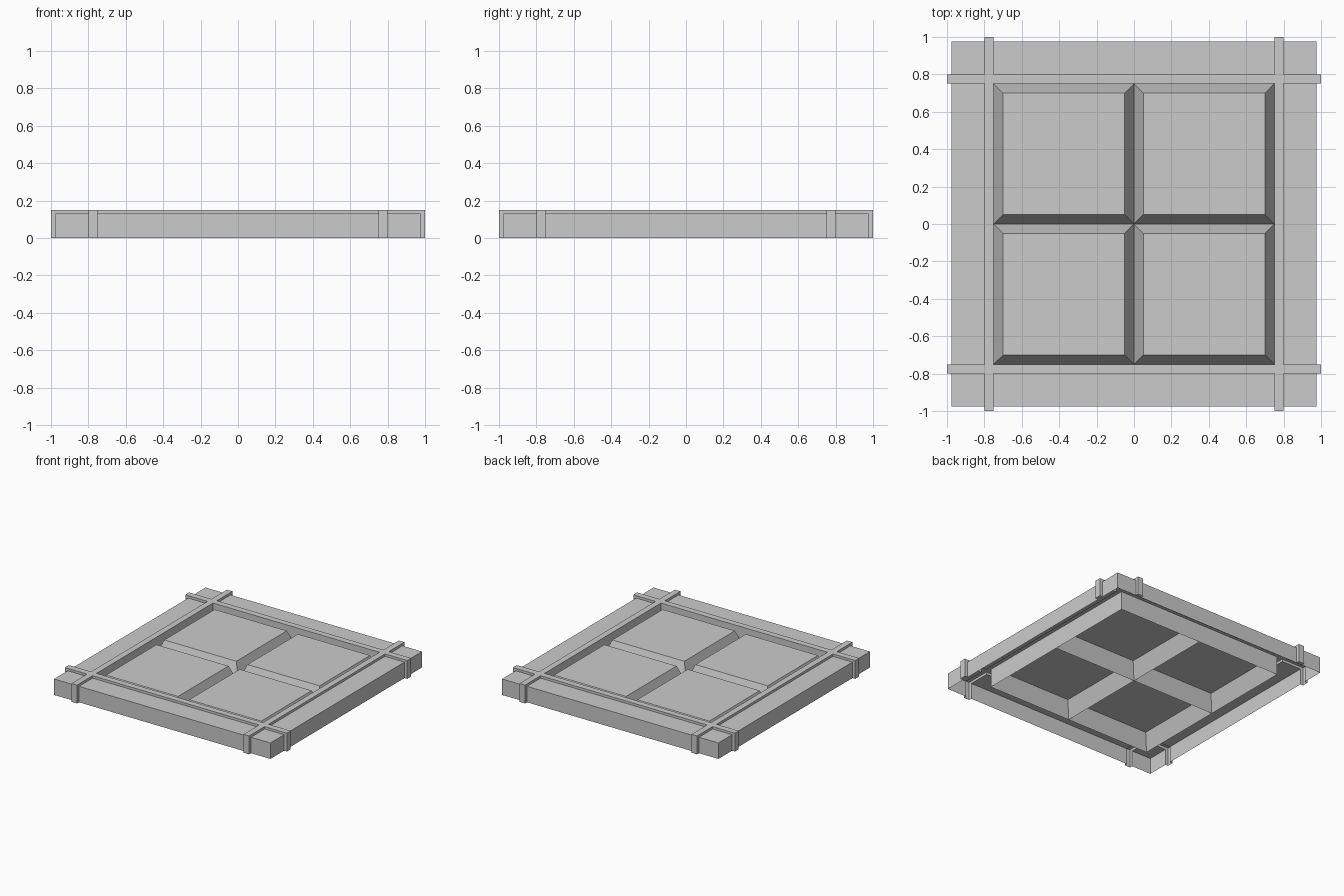
import bpy, bmesh, math

if "Cube" in bpy.data.objects:
    bpy.data.objects.remove(bpy.data.objects["Cube"])

OUTER, EDGE = 1.0, 0.975          # strap ends, frame edge
STRAP_IN, STRAP_OUT = 0.75, 0.80  # strap position
FRAME_H, STRAP_H, PANEL_H = 0.13, 0.15, 0.13
BEVEL = 0.05


def finish(bm, name):
    mesh = bpy.data.meshes.new(name)
    bm.to_mesh(mesh)
    bm.free()
    obj = bpy.data.objects.new(name, mesh)
    bpy.context.collection.objects.link(obj)
    return obj


def height(x, y):
    """Height of the stepped frame at a point (0 = open)."""
    ax, ay = abs(x), abs(y)
    if max(ax, ay) > OUTER:
        return 0
    if STRAP_IN < ax < STRAP_OUT or STRAP_IN < ay < STRAP_OUT:
        return STRAP_H
    if max(ax, ay) > EDGE or max(ax, ay) < STRAP_IN:
        return 0
    return FRAME_H


# Frame with crossing straps: an open-bottomed stepped shell
half = [STRAP_IN, STRAP_OUT, EDGE, OUTER]
g = [-1.1] + [-v for v in reversed(half)] + half + [1.1]
n = len(g) - 1
mid = [(g[i] + g[i + 1]) / 2 for i in range(n)]
bm = bmesh.new()


def face(*pts):
    bm.faces.new([bm.verts.new(p) for p in pts])


for i in range(n):
    for j in range(n):
        h = height(mid[i], mid[j])
        x0, x1, y0, y1 = g[i], g[i + 1], g[j], g[j + 1]
        if h == 0:
            continue
        face((x0, y0, h), (x1, y0, h), (x1, y1, h), (x0, y1, h))
        # Walls down to each lower neighbour
        sides = [(0, -1, (x0, y0), (x1, y0)), (1, 0, (x1, y0), (x1, y1)),
                 (0, 1, (x1, y1), (x0, y1)), (-1, 0, (x0, y1), (x0, y0))]
        for di, dj, a, b in sides:
            low = height(mid[i + di], mid[j + dj])
            if low < h:
                face((*a, low), (*b, low), (*b, h), (*a, h))
bmesh.ops.remove_doubles(bm, verts=bm.verts, dist=1e-4)
bmesh.ops.dissolve_limit(bm, angle_limit=math.radians(1),
                         verts=bm.verts, edges=bm.edges)
finish(bm, "frame_with_straps")

# Four raised panels with sloping sides, open below
size = STRAP_IN / 2
for sx in (-1, 1):
    for sy in (-1, 1):
        bm = bmesh.new()
        rings = []
        for r, z in ((size, 0), (size - BEVEL, PANEL_H)):
            rings.append([bm.verts.new((u * r, v * r, z))
                          for u, v in ((-1, -1), (1, -1), (1, 1), (-1, 1))])
        low, top = rings
        bm.faces.new(top)
        for k in range(4):
            m = (k + 1) % 4
            bm.faces.new((low[k], low[m], top[m], top[k]))
        name = f"panel_{'back' if sy > 0 else 'front'}_{'right' if sx > 0 else 'left'}"
        finish(bm, name).location = (sx * size, sy * size, 0)
